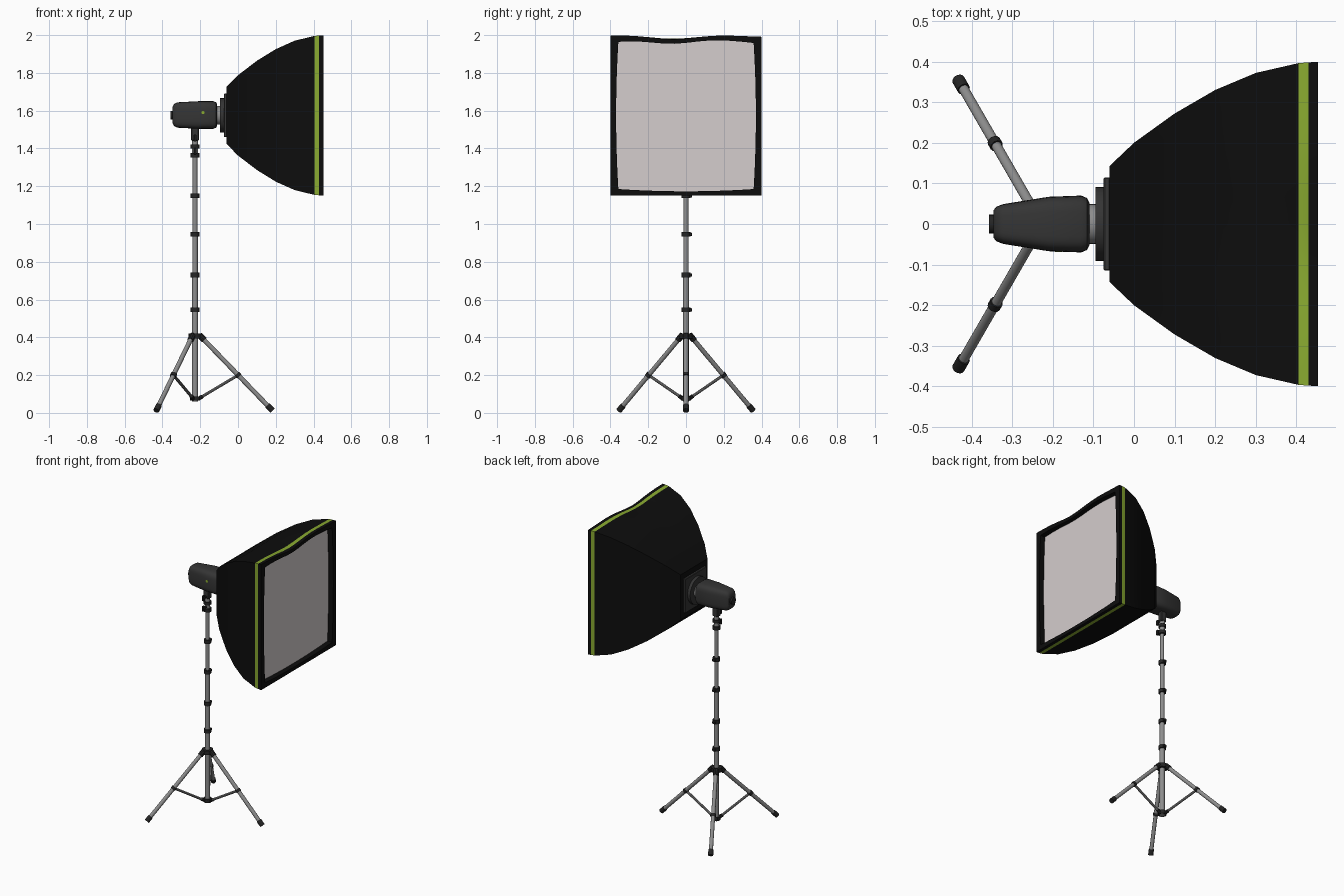
import bpy, bmesh, math
from mathutils import Vector

if "Cube" in bpy.data.objects:
    bpy.data.objects.remove(bpy.data.objects["Cube"])

def material(name, r, g, b):
    m = bpy.data.materials.new(name)
    m.diffuse_color = (r, g, b, 1)
    m.use_nodes = True
    m.node_tree.nodes["Principled BSDF"].inputs["Base Color"].default_value = m.diffuse_color
    return m

BLACK = material("black_fabric", 0.004, 0.004, 0.004)
GREEN = material("green_trim", 0.25, 0.4, 0.03)
WHITE = material("diffuser_white", 0.66, 0.61, 0.61)
SILVER = material("silver_metal", 0.27, 0.27, 0.27)
DARK = material("dark_plastic", 0.018, 0.018, 0.018)
BODY = material("charcoal_housing", 0.035, 0.035, 0.035)

PX, CZ = -0.2275, 1.575        # pole position, height of the lamp axis

def finish(name, bm, mats, angle=35):
    bmesh.ops.recalc_face_normals(bm, faces=bm.faces)
    me = bpy.data.meshes.new(name)
    bm.to_mesh(me)
    bm.free()
    for m in mats:
        me.materials.append(m)
    ob = bpy.data.objects.new(name, me)
    bpy.context.collection.objects.link(ob)
    bpy.ops.object.select_all(action='DESELECT')
    ob.select_set(True)
    bpy.context.view_layer.objects.active = ob
    bpy.ops.object.shade_smooth_by_angle(angle=math.radians(angle))
    return ob

def tube(name, a, b, r, mat, sides=16, r2=None):
    a, b = Vector(a), Vector(b)
    d = b - a
    bm = bmesh.new()
    bmesh.ops.create_cone(bm, cap_ends=True, segments=sides, radius1=r,
                          radius2=r if r2 is None else r2, depth=d.length)
    rot = Vector((0, 0, 1)).rotation_difference(d).to_matrix().to_4x4()
    bmesh.ops.transform(bm, matrix=rot, verts=bm.verts)
    bmesh.ops.translate(bm, vec=(a + b) / 2, verts=bm.verts)
    return finish(name, bm, [mat])

def box(name, c, size, mat, bevel=0.003):
    bm = bmesh.new()
    bmesh.ops.create_cube(bm, size=1)
    bmesh.ops.scale(bm, vec=size, verts=bm.verts)
    bmesh.ops.translate(bm, vec=c, verts=bm.verts)
    bmesh.ops.bevel(bm, geom=bm.edges[:], offset=bevel, segments=1, affect='EDGES')
    return finish(name, bm, [mat])

def loft(name, rings, mats, band_mat=None, end_mat=0):
    """Skin a list of closed point rings and cap both ends."""
    bm = bmesh.new()
    vs = [[bm.verts.new(p) for p in ring] for ring in rings]
    n = len(vs[0])
    for i in range(len(vs) - 1):
        for j in range(n):
            k = (j + 1) % n
            f = bm.faces.new((vs[i][j], vs[i][k], vs[i + 1][k], vs[i + 1][j]))
            f.material_index = band_mat(i) if band_mat else 0
    bm.faces.new(vs[0])
    bm.faces.new(vs[-1]).material_index = end_mat
    return finish(name, bm, mats)

# --- softbox: square rings growing along x, then lip and recessed diffuser
N = 12
def square_ring(x, hy, hz, bow=0.0):
    pts = []
    wave = max(0, (x + 0.06) / 0.51) ** 4      # cloth sags near the front only
    for side in range(4):
        for i in range(N):
            t = -1 + 2 * i / N
            u, v = [(t, -1), (1, t), (-t, 1), (-1, -t)][side]
            b = bow * (1 - t * t)
            y = u * (hy + (b if side % 2 else 0))
            z = v * (hz + (0 if side % 2 else b))
            if v > 0:
                sag = -0.022 * math.exp(-((y + 0.07) / 0.15) ** 2) - 0.008 * max(0, y - 0.2) / 0.2
                z += wave * v * sag
            pts.append((x, y, CZ + z))
    return pts

profile = [(-0.06, 0.143), (0, 0.2), (0.1, 0.272), (0.2, 0.33), (0.3, 0.372),
           (0.405, 0.396), (0.43, 0.398), (0.453, 0.399)]
rings = [square_ring(x, h, h * 1.063) for x, h in profile]
rings += [square_ring(0.453, 0.358, 0.39, 0.012), square_ring(0.418, 0.358, 0.39, 0.012)]
loft("softbox", rings, [BLACK, GREEN, WHITE], lambda i: 1 if i == 5 else 0, 2)

# --- speed ring between softbox and lamp
box("mount_plate", (-0.0665, 0, CZ), (0.017, 0.23, 0.23), BODY)
tube("mount_disc", (-0.095, 0, CZ), (-0.074, 0, CZ), 0.091, BODY, 32)
tube("lamp_collar", (-0.112, 0, CZ), (-0.094, 0, CZ), 0.049, SILVER, 32)

# --- lamp housing: rounded-square sections
def round_ring(x, hy, hz, n=32, p=0.5):
    pts = []
    for i in range(n):
        a = 2 * math.pi * i / n
        c, s = math.cos(a), math.sin(a)
        pts.append((x, hy * math.copysign(abs(c) ** p, c),
                    CZ + 0.002 + hz * math.copysign(abs(s) ** p, s)))
    return pts

sections = [(-0.346, 0.034, 0.045), (-0.338, 0.043, 0.058), (-0.322, 0.049, 0.067),
            (-0.21, 0.067, 0.073), (-0.13, 0.07, 0.073), (-0.116, 0.064, 0.067),
            (-0.11, 0.053, 0.056)]
loft("lamp_housing", [round_ring(*s) for s in sections], [BODY])
tube("rear_knob", (-0.357, 0, CZ), (-0.34, 0, CZ), 0.023, DARK, 20)
tube("side_badge", (-0.185, -0.064, 1.59), (-0.185, -0.0695, 1.59), 0.009, GREEN, 12)

# --- tilt bracket and its knobs
box("tilt_bracket", (PX, 0, 1.475), (0.042, 0.036, 0.07), BODY, 0.005)
tube("bracket_stem", (PX, 0, 1.36), (PX, 0, 1.45), 0.016, SILVER)
tube("bracket_ring_upper", (PX, 0, 1.40), (PX, 0, 1.42), 0.024, DARK)
tube("bracket_ring_lower", (PX, 0, 1.352), (PX, 0, 1.375), 0.024, DARK)
for i, z in enumerate((1.385, 1.455)):
    tube(f"knob_shaft_{i}", (PX, 0, z), (PX, -0.04, z), 0.007, DARK, 10)
    box(f"knob_wing_{i}", (PX, -0.045, z), (0.014, 0.018, 0.036), DARK)

# --- telescopic pole with clamps
joints = [0.06, 0.545, 0.73, 0.945, 1.15, 1.37]
for i in range(5):
    tube(f"pole_section_{i}", (PX, 0, joints[i]), (PX, 0, joints[i + 1]), 0.0165 - 0.001 * i, SILVER)
for i, z in enumerate(joints[1:5]):
    tube(f"clamp_{i}", (PX, 0, z - 0.012), (PX, 0, z + 0.012), 0.023, DARK)
    box(f"clamp_lever_{i}", (PX, 0.021, z), (0.022, 0.024, 0.018), DARK)

# --- tripod hubs, legs, braces and feet
tube("upper_hub", (PX, 0, 0.393), (PX, 0, 0.42), 0.034, DARK, 20)
tube("lower_hub", (PX, 0, 0.065), (PX, 0, 0.088), 0.026, DARK, 20)
for i in range(3):
    a = math.radians(120 * i)
    def at(r, z):
        return (PX + r * math.cos(a), r * math.sin(a), z)
    def along(t):
        return at(0.03 + 0.38 * t, 0.405 - 0.393 * t)
    tube(f"leg_{i}", along(0), along(0.97), 0.0125, SILVER)
    tube(f"foot_{i}", along(0.93), along(1), 0.016, DARK)
    tube(f"leg_hinge_{i}", along(-0.02), along(0.05), 0.017, DARK, 10)
    tube(f"leg_clip_{i}", along(0.505), along(0.54), 0.0165, DARK, 12)
    tube(f"brace_{i}", at(0.02, 0.076), at(0.225, 0.198), 0.008, SILVER, 10)
    tube(f"brace_hinge_{i}", at(0.015, 0.073), at(0.04, 0.088), 0.011, DARK, 10)
